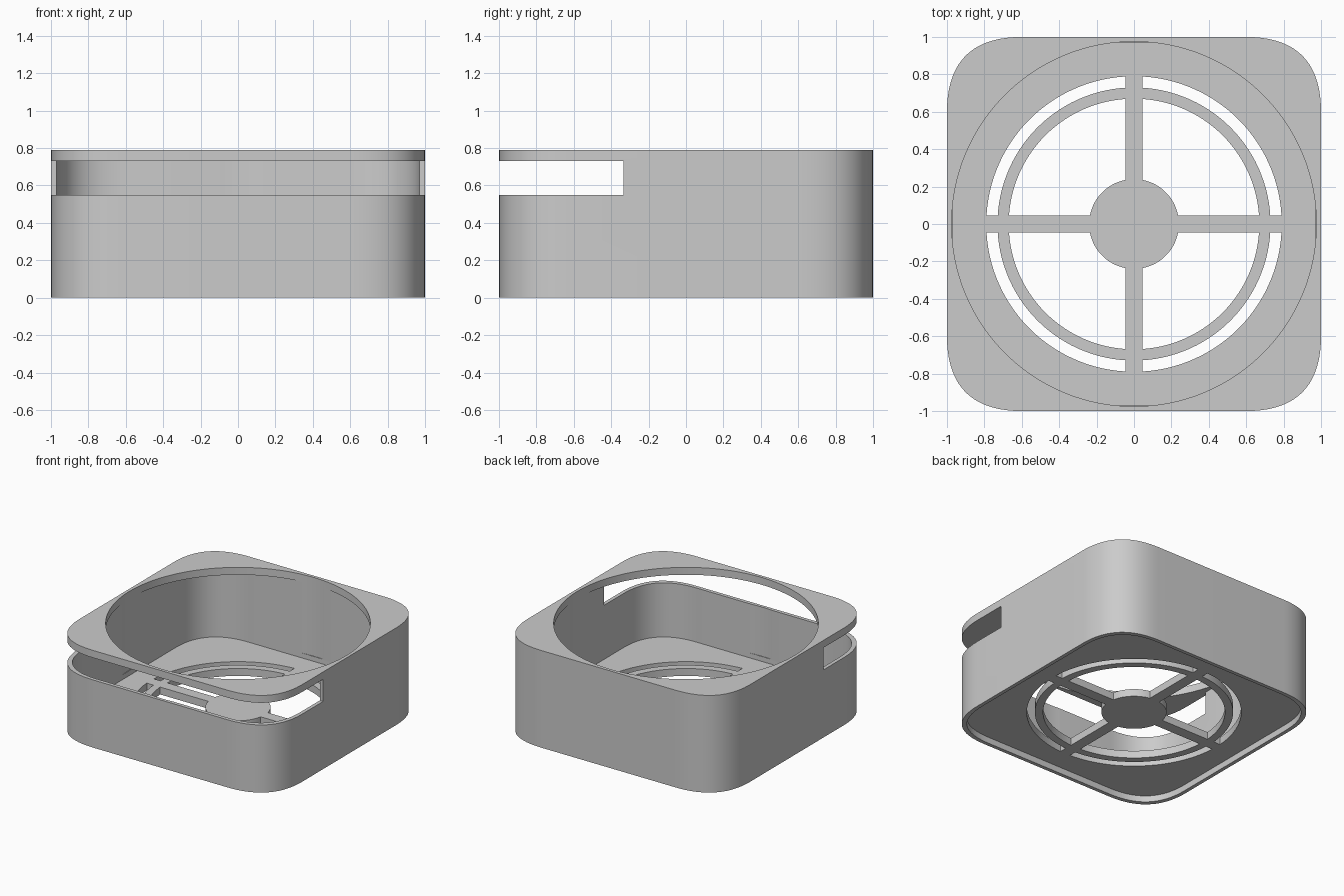
import bpy, bmesh
from math import pi, sin, cos, asin

default = bpy.data.objects.get("Cube")
if default:
    bpy.data.objects.remove(default, do_unlink=True)

HEIGHT, WALL, PLATE = 0.79, 0.03, 0.06
FLOOR_BOTTOM = 0.05
FLOOR_TOP = FLOOR_BOTTOM + PLATE
LID_BOTTOM = HEIGHT - PLATE
SPOKE = 0.045          # half width of a spoke

grey = bpy.data.materials.new("housing grey")
grey.use_nodes = True
grey.diffuse_color = (0.6, 0.6, 0.6, 1)
grey.node_tree.nodes["Principled BSDF"].inputs["Base Color"].default_value = (0.6, 0.6, 0.6, 1)


def prism(name, outlines, z0, z1):
    """Extrude one or more counter-clockwise outlines from z0 to z1."""
    bm = bmesh.new()
    for pts in outlines:
        low = [bm.verts.new((x, y, z0)) for x, y in pts]
        high = [bm.verts.new((x, y, z1)) for x, y in pts]
        bm.faces.new(high)
        bm.faces.new(low[::-1])
        n = len(pts)
        for i in range(n):
            j = (i + 1) % n
            bm.faces.new((low[i], low[j], high[j], high[i]))
    mesh = bpy.data.meshes.new(name)
    bm.to_mesh(mesh)
    bm.free()
    mesh.materials.append(grey)
    obj = bpy.data.objects.new(name, mesh)
    bpy.context.collection.objects.link(obj)
    return obj


def soft_square(half, reach=0.4, steps=20):
    """Square whose corners are quadratic curves."""
    pts = []
    for k in range(4):
        c, s = round(cos(k * pi / 2)), round(sin(k * pi / 2))
        for i in range(steps + 1):
            t = i / steps
            x = half - half * reach * t * t
            y = half - half * reach * (1 - t) ** 2
            pts.append((c * x - s * y, s * x + c * y))
    return pts


def circle(r, n=128):
    return [(r * cos(2 * pi * i / n), r * sin(2 * pi * i / n)) for i in range(n)]


def sector(r_in, r_out, quarter, steps=28):
    """Quarter ring, trimmed parallel to the spokes on both sides."""
    def arc(r):
        a = asin(SPOKE / r)
        angles = [a + (pi / 2 - 2 * a) * i / steps + quarter * pi / 2 for i in range(steps + 1)]
        return [(r * cos(v), r * sin(v)) for v in angles]
    return arc(r_out) + arc(r_in)[::-1]


def rectangle(x0, x1, y0, y1):
    return [(x0, y0), (x1, y0), (x1, y1), (x0, y1)]


def carve(target, cutter):
    cutter.hide_render = True
    mod = target.modifiers.new("cut", "BOOLEAN")
    mod.operation = "DIFFERENCE"
    mod.solver = "EXACT"
    mod.object = cutter
    bpy.ops.object.select_all(action="DESELECT")
    bpy.context.view_layer.objects.active = target
    target.select_set(True)
    bpy.ops.object.modifier_apply(modifier=mod.name)
    bpy.data.objects.remove(cutter, do_unlink=True)


# Solid block, hollowed above and below the floor
housing = prism("fan_housing", [soft_square(1)], 0, HEIGHT)
inner = soft_square(1 - WALL)
carve(housing, prism("cavity", [inner], FLOOR_TOP, LID_BOTTOM))
carve(housing, prism("base_recess", [inner], -0.1, FLOOR_BOTTOM))

# Round opening through the lid, just grazing the walls
carve(housing, prism("round_opening", [circle(0.975)], 0.15, 1))

# Slot around the front
carve(housing, prism("front_slot", [rectangle(-1.2, 1.2, -1.2, -0.335)], 0.55, LID_BOTTOM))

# Grille openings leave the hub, four spokes and a ring
holes = [sector(a, b, q) for a, b in ((0.24, 0.67), (0.73, 0.79)) for q in range(4)]
carve(housing, prism("grille_openings", holes, 0.01, 0.14))

# Smooth curved walls, crisp edges
bpy.ops.object.select_all(action="DESELECT")
housing.select_set(True)
bpy.context.view_layer.objects.active = housing
bpy.ops.object.shade_smooth_by_angle(angle=pi / 6)
